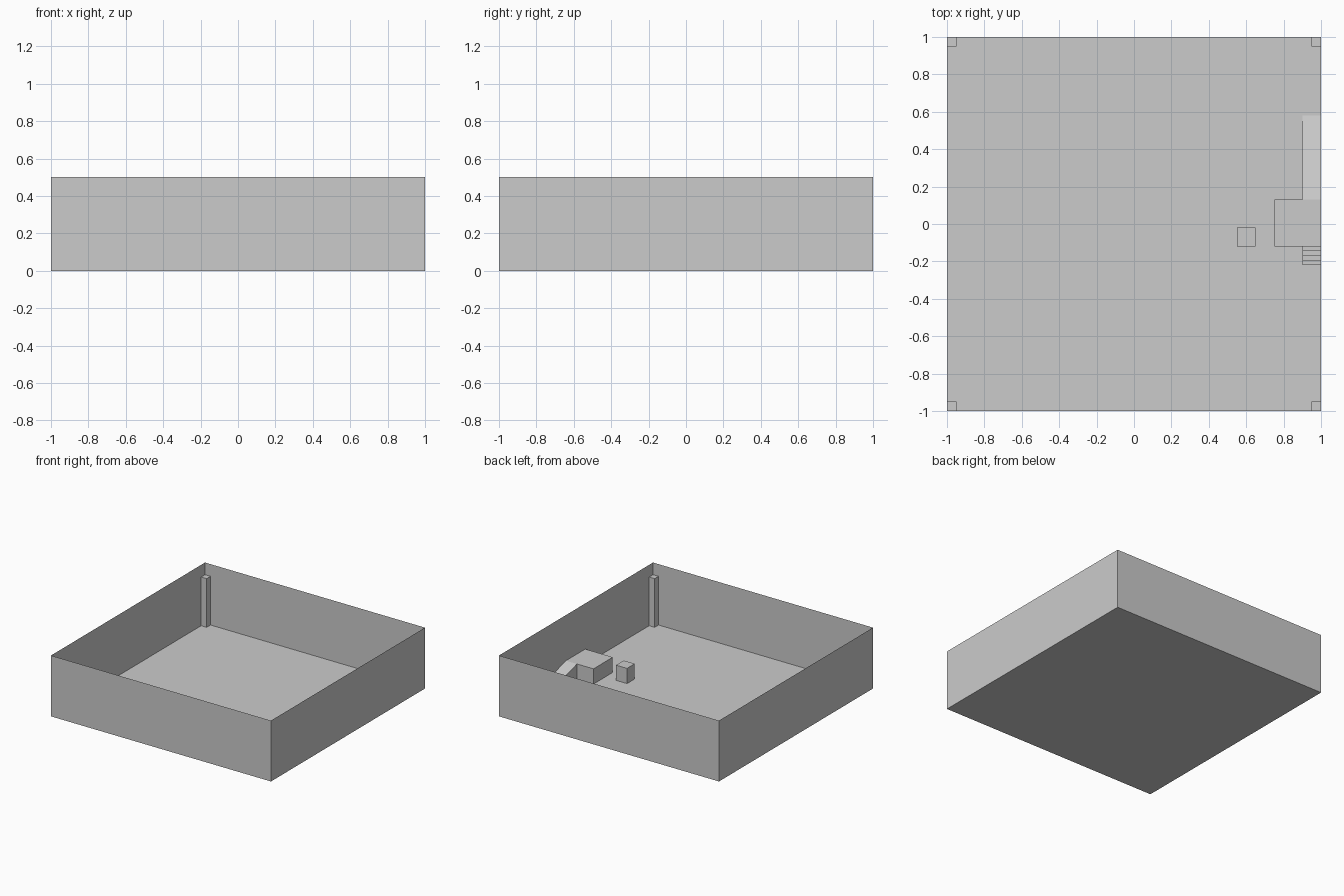
import bpy, bmesh

if "Cube" in bpy.data.objects:
    bpy.data.objects.remove(bpy.data.objects["Cube"])

def add_mesh(name, verts, faces):
    me = bpy.data.meshes.new(name)
    me.from_pydata(verts, [], faces)
    ob = bpy.data.objects.new(name, me)
    bpy.context.collection.objects.link(ob)
    return ob

def box(name, x0, x1, y0, y1, z0, z1):
    v = [(x, y, z) for z in (z0, z1) for x, y in ((x0, y0), (x1, y0), (x1, y1), (x0, y1))]
    f = [(3, 2, 1, 0), (4, 5, 6, 7)]
    f += [(i, (i + 1) % 4, (i + 1) % 4 + 4, i + 4) for i in range(4)]
    return add_mesh(name, v, f)

def side_profile(name, profile, x0, x1):
    # Extrude a closed (y, z) outline along x
    n = len(profile)
    v = [(x, y, z) for x in (x0, x1) for y, z in profile]
    f = [tuple(range(n)), tuple(range(2 * n - 1, n - 1, -1))]
    f += [(i, i + n, (i + 1) % n + n, (i + 1) % n) for i in range(n)]
    ob = add_mesh(name, v, f)
    bm = bmesh.new()
    bm.from_mesh(ob.data)
    bmesh.ops.recalc_face_normals(bm, faces=bm.faces)
    bm.to_mesh(ob.data)
    bm.free()
    return ob

# Open room: floor and four thin walls
room = box("room_shell", -1, 1, -1, 1, 0, 0.5)
bm = bmesh.new()
bm.from_mesh(room.data)
bmesh.ops.delete(bm, geom=[f for f in bm.faces if f.normal.z > 0.5], context='FACES_ONLY')
bm.to_mesh(room.data)
bm.free()

# Corner pillars
for sx, xn in ((-1, "left"), (1, "right")):
    for sy, yn in ((-1, "front"), (1, "back")):
        xs, ys = sorted((sx, sx * 0.95)), sorted((sy, sy * 0.95))
        box(f"pillar_{yn}_{xn}", *xs, *ys, 0, 0.4)

# Stage against the right wall, and podium in front of it
H, Y0, Y1 = 0.125, -0.12, 0.13
box("stage", 0.75, 1, Y0, Y1, 0, H)
box("podium", 0.55, 0.65, -0.12, -0.02, 0, H)

# Steps up one end of the stage
steps = [(Y0, 0), (Y0 - 0.1, 0)]
for i in range(4):
    y, z = Y0 - 0.1 + 0.025 * i, 0.025 * (i + 1)
    steps += [(y, z), (y + 0.025, z)]
side_profile("stage_steps", steps, 0.9, 1)

# Ramp up the other end
side_profile("stage_ramp", [(Y1, 0), (0.58, 0), (Y1, H)], 0.9, 1)
